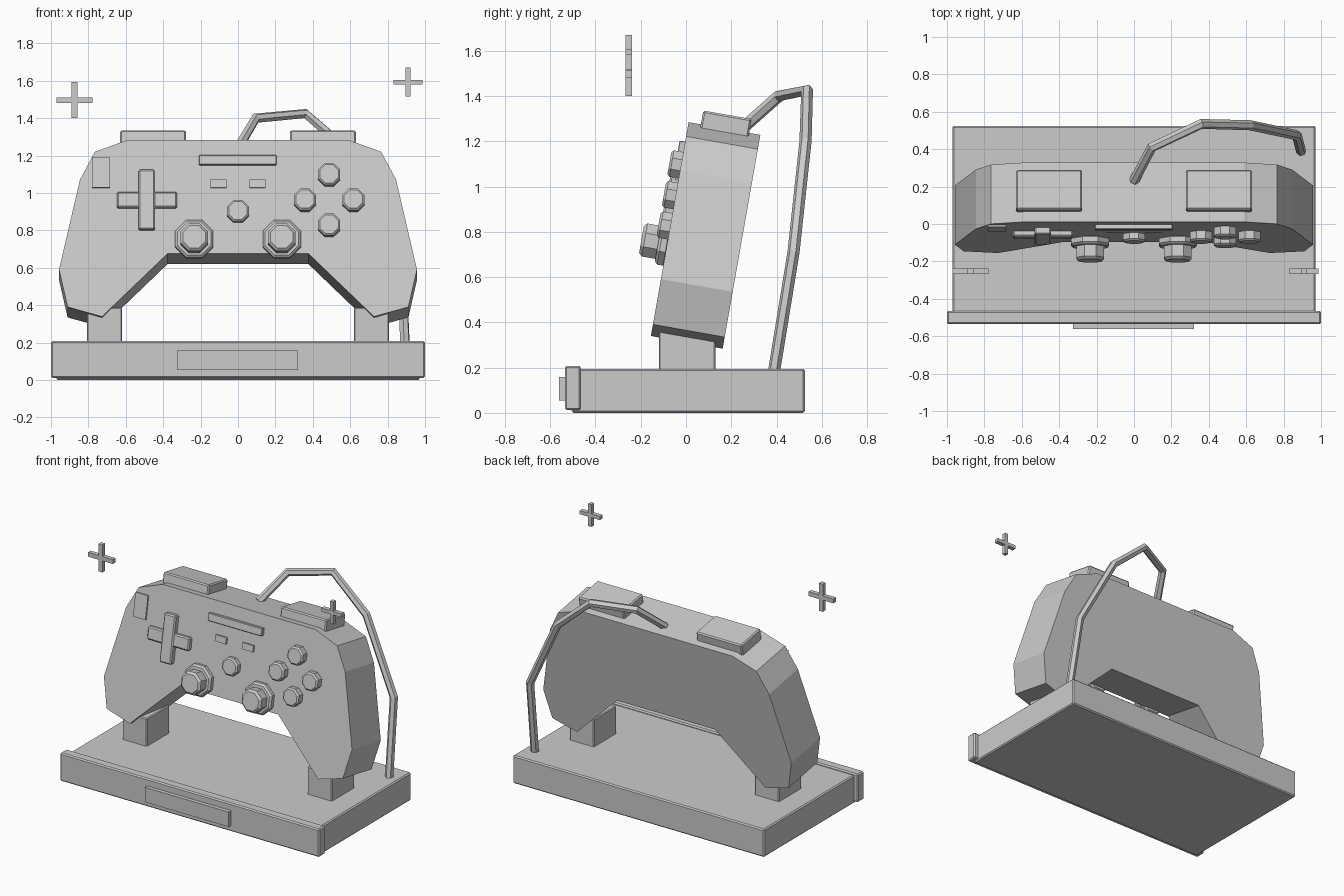
import bpy, bmesh, math
from mathutils import Matrix, Vector

if "Cube" in bpy.data.objects:
    bpy.data.objects.remove(bpy.data.objects["Cube"])

grey = bpy.data.materials.new("plain_grey")
grey.diffuse_color = (0.6, 0.6, 0.6, 1)
grey.use_nodes = True
grey.node_tree.nodes["Principled BSDF"].inputs["Base Color"].default_value = grey.diffuse_color

# Frame of the controller: leaning back 10 degrees, local y = 0 is its front face
LEAN = Matrix.Translation((0, -0.215, 0)) @ Matrix.Rotation(math.radians(-10), 4, 'X')
FLAT = Matrix.Identity(4)


def finish(bm, name, matrix=FLAT, bevel=0.0):
    bmesh.ops.recalc_face_normals(bm, faces=bm.faces)
    me = bpy.data.meshes.new(name)
    bm.to_mesh(me)
    bm.free()
    me.materials.append(grey)
    ob = bpy.data.objects.new(name, me)
    ob.matrix_world = matrix
    bpy.context.collection.objects.link(ob)
    if bevel:
        mod = ob.modifiers.new("edge_bevel", 'BEVEL')
        mod.width, mod.segments = bevel, 1
        mod.limit_method, mod.angle_limit = 'ANGLE', math.radians(50)
    return ob


def box(name, x, y, z, matrix=FLAT, bevel=0.0):
    bm = bmesh.new()
    bmesh.ops.create_cube(bm, size=1)
    for v in bm.verts:
        v.co = [(a + b) / 2 + c * (b - a) for (a, b), c in zip((x, y, z), v.co)]
    return finish(bm, name, matrix, bevel)


def knob(name, x, z, radius, depth, bevel=0.01):
    """Eight-sided button standing out of the front face."""
    bm = bmesh.new()
    turn = Matrix.Rotation(math.pi / 2, 4, 'X') @ Matrix.Rotation(math.pi / 8, 4, 'Z')
    start = 0.01
    bmesh.ops.create_cone(bm, cap_ends=True, segments=8, radius1=radius, radius2=radius,
                          depth=depth + start,
                          matrix=Matrix.Translation((x, (start - depth) / 2, z)) @ turn)
    return finish(bm, name, LEAN, bevel)


def plus(name, x, z, half, thick):
    y = (-0.268, -0.238)
    box(name + "_bar", (x - half, x + half), y, (z - thick, z + thick))
    box(name + "_post", (x - thick, x + thick), y, (z - half, z + half))


# Stand
box("stand_base", (-0.97, 0.97), (-0.505, 0.525), (0, 0.195), bevel=0.008)
box("stand_front_lip", (-1, 1), (-0.535, -0.465), (0.012, 0.208), bevel=0.008)
box("stand_name_plate", (-0.325, 0.322), (-0.562, -0.53), (0.055, 0.158))

# Controller body: half outline (x, height along the face), mirrored and extruded
half = [(0.588, 1.304), (0.765, 1.24), (0.845, 1.088), (0.957, 0.60),
        (0.911, 0.397), (0.727, 0.345), (0.377, 0.686)]
outline = half + [(-x, z) for x, z in reversed(half)]
bm = bmesh.new()
front = bm.faces.new([bm.verts.new((x, 0, z)) for x, z in outline])
ext = bmesh.ops.extrude_face_region(bm, geom=[front], use_keep_orig=True)
bmesh.ops.translate(bm, vec=(0, 0.322, 0),
                    verts=[g for g in ext["geom"] if isinstance(g, bmesh.types.BMVert)])
finish(bm, "controller_body", LEAN)

# Mirrored parts
for side, s in (("left", -1), ("right", 1)):
    def span(a, b):
        return tuple(sorted((s * a, s * b)))
    box(side + "_support_peg", span(0.62, 0.808), (-0.12, 0.13), (0.18, 0.388), bevel=0.006)
    box(side + "_shoulder_button", span(0.278, 0.63), (0.055, 0.272), (1.28, 1.366),
        LEAN, 0.008)
    box(side + "_menu_button", span(0.0615, 0.147), (-0.014, 0.005), (1.043, 1.086), LEAN)
    knob(side + "_stick_ring", s * 0.234, 0.762, 0.11, 0.04, 0.012)
    knob(side + "_stick_cap", s * 0.234, 0.758, 0.08, 0.115, 0.014)

# Direction pad
box("direction_pad_bar", (-0.648, -0.326), (-0.03, 0.01), (0.931, 1.018), LEAN, 0.008)
box("direction_pad_post", (-0.532, -0.443), (-0.038, 0.01), (0.811, 1.137), LEAN, 0.008)

# Face buttons
for name, x, z in (("top", 0.487, 1.111), ("right", 0.617, 0.973),
                   ("left", 0.358, 0.973), ("bottom", 0.487, 0.837)):
    knob(name + "_face_button", x, z, 0.064, 0.052)
knob("centre_button", 0, 0.913, 0.063, 0.042)

# Plates on the front face
box("light_bar", (-0.208, 0.206), (-0.025, 0.005), (1.165, 1.217), LEAN, 0.003)
box("corner_plate", (-0.78, -0.684), (-0.01, 0.005), (1.044, 1.206), LEAN)

# Floating plus signs
plus("left_plus", -0.874, 1.497, 0.096, 0.015)
plus("right_plus", 0.909, 1.593, 0.0775, 0.0125)

# Cable from the top of the controller over the back to the stand
path = [(0, 0.23, 1.24), (0.095, 0.41, 1.40), (0.36, 0.535, 1.425),
        (0.62, 0.528, 1.20), (0.87, 0.475, 0.71), (0.893, 0.39, 0.19)]
cu = bpy.data.curves.new("cable", 'CURVE')
cu.dimensions = '3D'
cu.bevel_depth, cu.bevel_resolution, cu.use_fill_caps = 0.027, 1, True
sp = cu.splines.new('POLY')
sp.points.add(len(path) - 1)
for p, co in zip(sp.points, path):
    p.co = (*co, 1)
sp.use_smooth = False
cu.materials.append(grey)
cable = bpy.data.objects.new("cable", cu)
bpy.context.collection.objects.link(cable)
bpy.context.view_layer.objects.active = cable
cable.select_set(True)
bpy.ops.object.convert(target='MESH')
